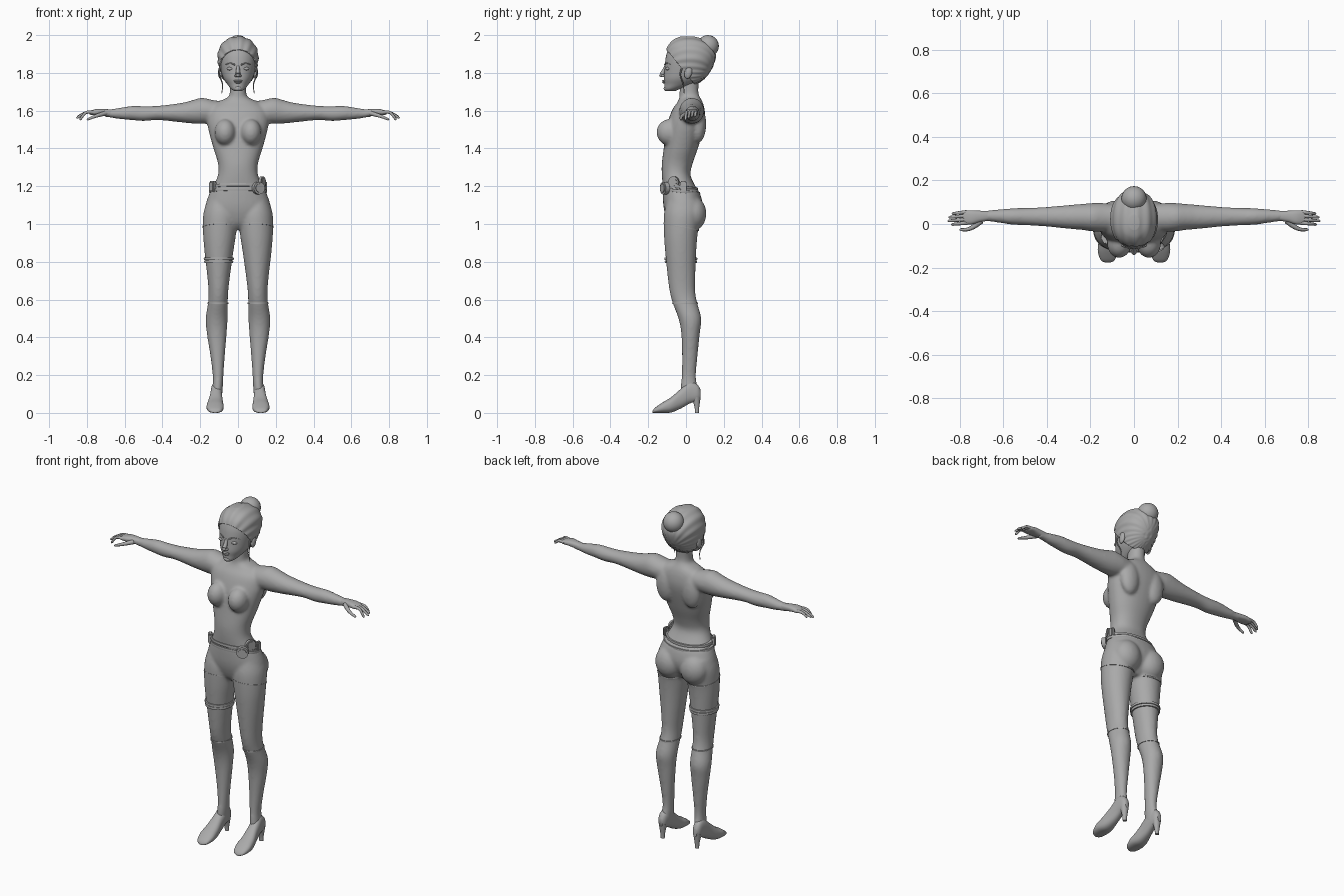
import bpy, bmesh, math
from math import sin, cos, pi
from mathutils import Vector, Matrix

if "Cube" in bpy.data.objects:
    bpy.data.objects.remove(bpy.data.objects["Cube"])

grey = bpy.data.materials.new("plain_grey")
grey.use_nodes = True
GREY = (0.4, 0.4, 0.4, 1)
grey.diffuse_color = GREY
grey.node_tree.nodes["Principled BSDF"].inputs["Base Color"].default_value = GREY


def finish(name, bm, angle=50):
    bmesh.ops.recalc_face_normals(bm, faces=bm.faces)
    mesh = bpy.data.meshes.new(name)
    bm.to_mesh(mesh)
    bm.free()
    mesh.materials.append(grey)
    obj = bpy.data.objects.new(name, mesh)
    bpy.context.collection.objects.link(obj)
    bpy.ops.object.select_all(action='DESELECT')
    obj.select_set(True)
    bpy.context.view_layer.objects.active = obj
    bpy.ops.object.shade_smooth_by_angle(angle=math.radians(angle))
    return obj


def spline(rings, sub):
    """Catmull-Rom through the rings."""
    out = []
    for i in range(len(rings) - 1):
        p = [rings[max(0, min(len(rings) - 1, i + k))] for k in (-1, 0, 1, 2)]
        for s in range(sub):
            u = s / sub
            out.append([0.5 * (2 * b + (c - a) * u + (2 * a - 5 * b + 4 * c - d) * u * u
                               + (3 * b - a - 3 * c + d) * u ** 3) for a, b, c, d in zip(*p)])
    return out + [list(rings[-1])]


def loft(bm, rings, axis='z', side=1, n=32, sub=5, p=2.0, shear=0):
    """Skin of ellipses; a ring is (position, low, high, low, high)."""
    loops = []
    for t, a0, a1, b0, b1 in spline(rings, sub):
        loop = []
        for k in range(n):
            c, s = cos(2 * pi * k / n), sin(2 * pi * k / n)
            a = (a0 + a1) / 2 + (a1 - a0) / 2 * math.copysign(abs(c) ** (2 / p), c)
            b = (b0 + b1) / 2 + (b1 - b0) / 2 * math.copysign(abs(s) ** (2 / p), s)
            x, y, z = {'z': (a, b, t), 'x': (t, a, b), 'y': (a, t, b)}[axis]
            loop.append(bm.verts.new((side * x, y, z + shear * y)))
        loops.append(loop)
    for u, v in zip(loops, loops[1:]):
        for k in range(n):
            bm.faces.new((u[k], u[(k + 1) % n], v[(k + 1) % n], v[k]))
    bm.faces.new(loops[0])
    bm.faces.new(loops[-1])


def ball(bm, centre, radii, tilt=0):
    m = Matrix.Translation(centre) @ Matrix.Rotation(tilt, 4, 'X') @ Matrix.Diagonal((*radii, 1))
    bmesh.ops.create_uvsphere(bm, u_segments=24, v_segments=14, radius=1, matrix=m)


def tube(bm, points, r0, r1, n=10):
    """Rounded tapering tube along a path."""
    path = [Vector(q) for q in spline(points, 5)]
    prev = None
    for i, q in enumerate(path):
        d = (path[min(i + 1, len(path) - 1)] - path[max(i - 1, 0)]).normalized()
        rot = d.to_track_quat('Z', 'Y')
        r = r0 + (r1 - r0) * i / (len(path) - 1)
        if i == len(path) - 1:
            r *= 0.5
        ring = [bm.verts.new(q + rot @ Vector((r * cos(2 * pi * k / n), r * sin(2 * pi * k / n), 0)))
                for k in range(n)]
        if prev:
            for k in range(n):
                bm.faces.new((prev[k], prev[(k + 1) % n], ring[(k + 1) % n], ring[k]))
        else:
            bm.faces.new(ring)
        prev = ring
    bm.faces.new(prev)


def band(name, rings, z, height, pad, side=1, shear=0):
    """Raised strip that hugs a lofted part."""
    bm = bmesh.new()
    near = min(spline(rings, 12), key=lambda r: abs(r[0] - z))
    _, a0, a1, b0, b1 = near
    strip = []
    for dz, e in ((-1, -.004), (-.9, pad * .8), (0, pad), (.9, pad * .8), (1, -.004)):
        strip.append((z + dz * height / 2, a0 - e, a1 + e, b0 - e, b1 + e))
    loft(bm, strip, side=side, n=40, sub=1, shear=shear)
    return finish(name, bm)


def sym(rows):
    return [(z, -w, w, f, b) for z, w, f, b in rows]


# Body profiles
torso = sym([(.97, .05, -.06, .03), (1.0, .13, -.09, .05), (1.05, .172, -.11, .08),
             (1.1, .172, -.12, .088), (1.16, .152, -.123, .075), (1.2, .132, -.123, .05),
             (1.26, .106, -.128, .024), (1.32, .106, -.128, .035), (1.4, .13, -.118, .063),
             (1.5, .157, -.105, .092), (1.56, .165, -.09, .102), (1.61, .155, -.07, .098),
             (1.645, .11, -.045, .088), (1.67, .056, -.035, .075), (1.7, .043, -.034, .065),
             (1.77, .043, -.03, .07)])
leg = [(.08, .085, .14, -.03, .07), (.14, .08, .135, -.028, .06), (.2, .077, .134, -.023, .053),
       (.3, .07, .146, -.021, .061), (.42, .06, .165, -.025, .073), (.5, .055, .171, -.04, .081),
       (.58, .054, .159, -.07, .06), (.64, .052, .156, -.086, .049), (.72, .043, .162, -.097, .049),
       (.85, .025, .177, -.11, .054), (.95, .01, .185, -.117, .062), (1.05, .002, .184, -.117, .078),
       (1.12, .03, .165, -.1, .07)]
arm = [(.05, -.015, .08, 1.55, 1.645), (.13, -.035, .095, 1.535, 1.656), (.19, -.034, .096, 1.53, 1.668),
       (.24, -.027, .092, 1.532, 1.656), (.3, -.022, .087, 1.538, 1.641), (.42, -.01, .077, 1.55, 1.626),
       (.5, -.006, .074, 1.545, 1.624), (.56, -.003, .072, 1.55, 1.625), (.62, .006, .067, 1.555, 1.616),
       (.68, .013, .062, 1.564, 1.607), (.71, .013, .062, 1.567, 1.607)]

# Body: overlapping masses fused into one smooth skin
bm = bmesh.new()
loft(bm, torso, p=2.2)
for s in (1, -1):
    loft(bm, leg, side=s)
    loft(bm, arm, 'x', s)
    ball(bm, (s * .068, -.088, 1.485), (.056, .068, .07))
    ball(bm, (s * .082, .038, 1.055), (.082, .07, .09))
    ball(bm, (s * .085, .065, 1.53), (.06, .042, .1))
body = finish("body", bm)
remesh = body.modifiers.new("fuse", 'REMESH')
remesh.mode = 'VOXEL'
remesh.voxel_size = 0.008
remesh.use_smooth_shade = True
soft = body.modifiers.new("soften", 'SMOOTH')
soft.iterations = 8

# Head with nose, lips, eyes and ears
head = sym([(1.703, .018, -.106, -.06), (1.715, .036, -.113, -.03), (1.74, .057, -.114, .04),
            (1.77, .077, -.117, .088), (1.81, .09, -.114, .122), (1.86, .1, -.11, .145),
            (1.9, .1, -.103, .149), (1.94, .087, -.088, .13), (1.97, .058, -.06, .09),
            (1.985, .022, -.025, .04)])
bm = bmesh.new()
loft(bm, head, n=48, p=2.1)
tube(bm, [(0, -.106, 1.838), (0, -.117, 1.812), (0, -.129, 1.79)], .007, .014)
ball(bm, (0, -.129, 1.787), (.012, .013, .009))
for s in (1, -1):
    ball(bm, (s * .01, -.122, 1.784), (.009, .01, .007))
    ball(bm, (s * .04, -.096, 1.822), (.02, .012, .009))
    tube(bm, [(s * .017, -.113, 1.843), (s * .042, -.1, 1.852), (s * .068, -.079, 1.842)], .004, .002)
    ball(bm, (s * .094, .012, 1.802), (.012, .02, .034), -.25)
ball(bm, (0, -.115, 1.758), (.023, .011, .005))
ball(bm, (0, -.115, 1.75), (.018, .011, .006))
ball(bm, (0, -.104, 1.717), (.02, .014, .014))
finish("head", bm)

# Swept hair with combed ripples, cut along the hairline
bm = bmesh.new()
loft(bm, head, n=96, sub=8, p=2.1)
bmesh.ops.recalc_face_normals(bm, faces=bm.faces)
bmesh.ops.bisect_plane(bm, geom=bm.verts[:] + bm.edges[:] + bm.faces[:], plane_co=(0, -.09, 1.912),
                       plane_no=(0, .19, .15), clear_inner=True)
bm.normal_update()
for v in bm.verts:
    v.co += v.normal * (.007 + .0018 * sin(22 * math.atan2(v.co.x, v.co.z - 1.8)))
hair = finish("hair", bm)
shell = hair.modifiers.new("thickness", 'SOLIDIFY')
shell.thickness = 0.012

bm = bmesh.new()
ball(bm, (0, .116, 1.942), (.058, .058, .058))
finish("hair_bun", bm)
bm = bmesh.new()
for s in (1, -1):
    tube(bm, [(s * .095, -.02, 1.83), (s * .098, -.03, 1.79), (s * .082, -.015, 1.74),
              (s * .086, -.01, 1.69)], .005, .002, 8)
finish("loose_locks", bm)

# Hands
for s, name in ((1, "left_hand"), (-1, "right_hand")):
    bm = bmesh.new()
    loft(bm, [(.67, .015, .06, 1.567, 1.606), (.71, .008, .061, 1.572, 1.609), (.745, -.002, .063, 1.576, 1.609),
              (.775, 0, .062, 1.577, 1.602), (.785, .008, .056, 1.58, 1.598)], 'x', s, 20, p=2.5)
    for i, (reach, drop) in enumerate(((.835, 1.567), (.851, 1.566), (.855, 1.56), (.838, 1.55))):
        y = .055 - .0165 * i
        tube(bm, [(s * .765, y, 1.591), (s * .805, y - .004, 1.59),
                  (s * reach, y - .008, drop)], .0095, .006)
    tube(bm, [(s * .7, .014, 1.587), (s * .735, -.012, 1.577), (s * .765, -.025, 1.567),
              (s * .8, -.026, 1.552)], .013, .006)
    finish(name, bm)

# Heeled shoes
for s, name in ((1, "left_shoe"), (-1, "right_shoe")):
    bm = bmesh.new()
    loft(bm, [(-.177, .11, .132, 0, .01), (-.165, .088, .153, 0, .026), (-.125, .076, .166, 0, .055),
              (-.08, .078, .162, .002, .082), (-.03, .083, .15, .022, .125), (.02, .084, .143, .05, .165),
              (.06, .09, .138, .062, .15), (.078, .102, .126, .075, .12)], 'y', s, 28, p=2.4)
    loft(bm, [(0, .102, .126, .048, .068), (.03, .1, .128, .045, .07), (.085, .09, .138, .03, .078)],
         side=s, n=20)
    finish(name, bm)

# Hems, boot tops and garter
for s, label in ((1, "left"), (-1, "right")):
    band(label + "_shorts_hem", leg, .98, .008, .002, s, -.2)
    band(label + "_boot_top", leg, .58, .008, .003, s)
for z in (.8, .816):
    band("garter", leg, z, .015, .008, -1)

# Two-strand belt with buckle, ring and pouches
for z, pad in ((1.193, .009), (1.17, .006)):
    band("belt", torso, z, .017, pad, 1, -.12)


def disc(name, centre, radius, depth, turn):
    bm = bmesh.new()
    m = Matrix.Translation(centre) @ Matrix.Rotation(turn, 4, 'Z') @ Matrix.Rotation(pi / 2, 4, 'X')
    for r, d in ((radius, depth), (radius * .7, depth * 1.4)):
        bmesh.ops.create_cone(bm, cap_ends=True, segments=28, radius1=r, radius2=r, depth=d, matrix=m)
    finish(name, bm, 30)


def pouch(name, centre, size, turn):
    bm = bmesh.new()
    m = Matrix.Translation(centre) @ Matrix.Rotation(turn, 4, 'Z') @ Matrix.Diagonal((*size, 1))
    bmesh.ops.create_cube(bm, size=1, matrix=m)
    bmesh.ops.bevel(bm, geom=bm.edges[:], offset=.006, segments=2, affect='EDGES')
    finish(name, bm, 30)


disc("belt_buckle", (.108, -.112, 1.19), .033, .024, .5)
disc("belt_ring", (.128, -.065, 1.222), .03, .014, 1.1)
pouch("left_pouch", (.143, -.015, 1.2), (.034, .022, .055), 1.5)
pouch("right_pouch", (-.134, -.07, 1.198), (.045, .026, .058), -1.0)
